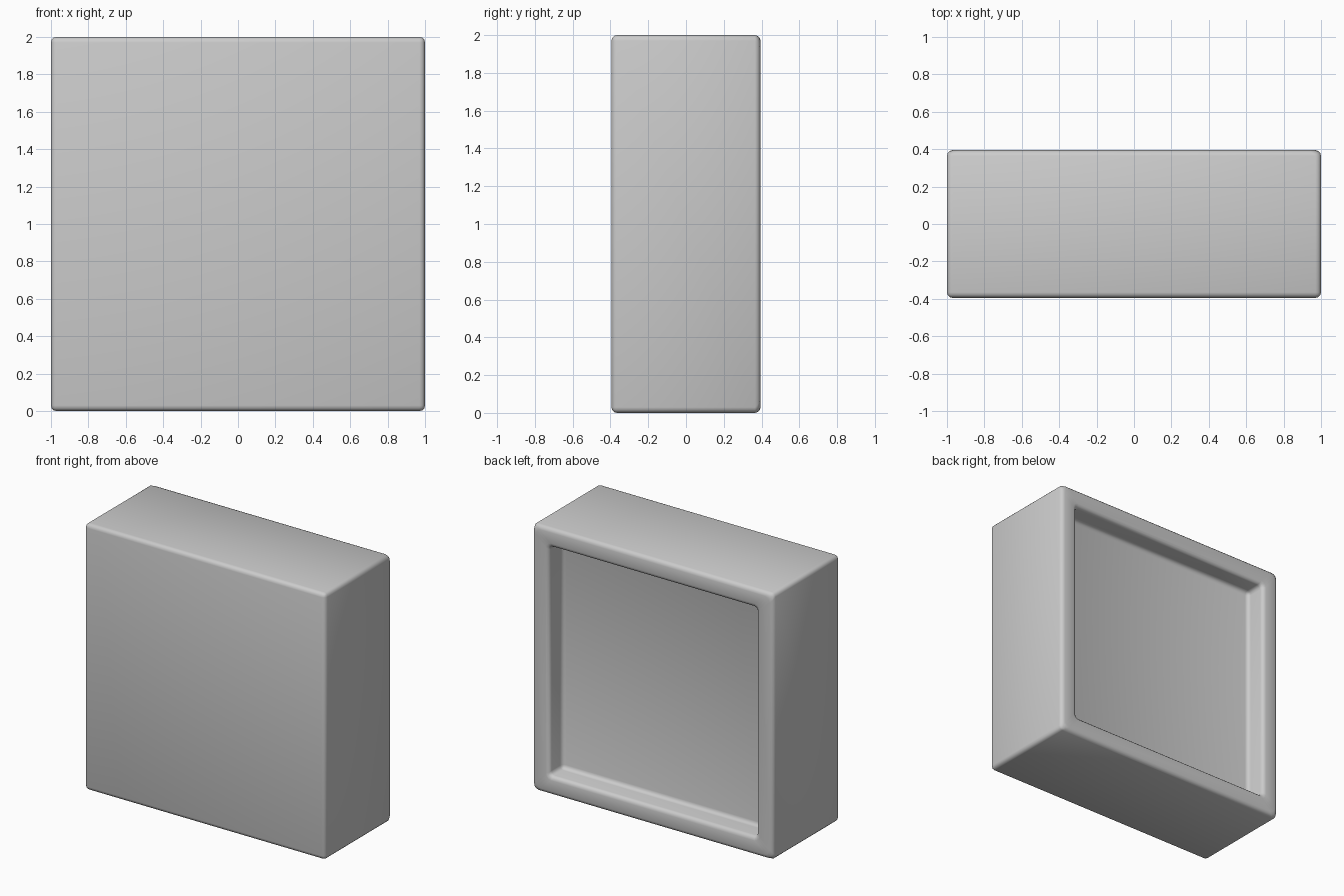
import bpy, bmesh
from mathutils import Vector

if "Cube" in bpy.data.objects:
    bpy.data.objects.remove(bpy.data.objects["Cube"])

HALF_Y, RIM, DEPTH, ROUND = 0.395, 0.14, 0.16, 0.03

# Solid square block standing on the ground
bm = bmesh.new()
bmesh.ops.create_cube(bm, size=1)
bmesh.ops.scale(bm, vec=(2, 2 * HALF_Y, 2), verts=bm.verts)
bmesh.ops.translate(bm, vec=(0, 0, 1), verts=bm.verts)

# Recessed back panel with a raised rim
bm.normal_update()
back = max(bm.faces, key=lambda f: f.normal.y)
bmesh.ops.inset_region(bm, faces=[back], thickness=RIM, use_even_offset=True)
pushed = bmesh.ops.extrude_discrete_faces(bm, faces=[back])["faces"]
bmesh.ops.translate(bm, vec=Vector((0, -DEPTH, 0)), verts=pushed[0].verts)
bmesh.ops.recalc_face_normals(bm, faces=bm.faces)

# Softly rounded edges, inside and out
bmesh.ops.bevel(bm, geom=list(bm.edges), offset=ROUND, segments=3,
                profile=0.5, affect='EDGES', clamp_overlap=True)
for f in bm.faces:
    f.smooth = True

mesh = bpy.data.meshes.new("recessed_block")
bm.to_mesh(mesh)
bm.free()
block = bpy.data.objects.new("recessed_block", mesh)
bpy.context.collection.objects.link(block)
